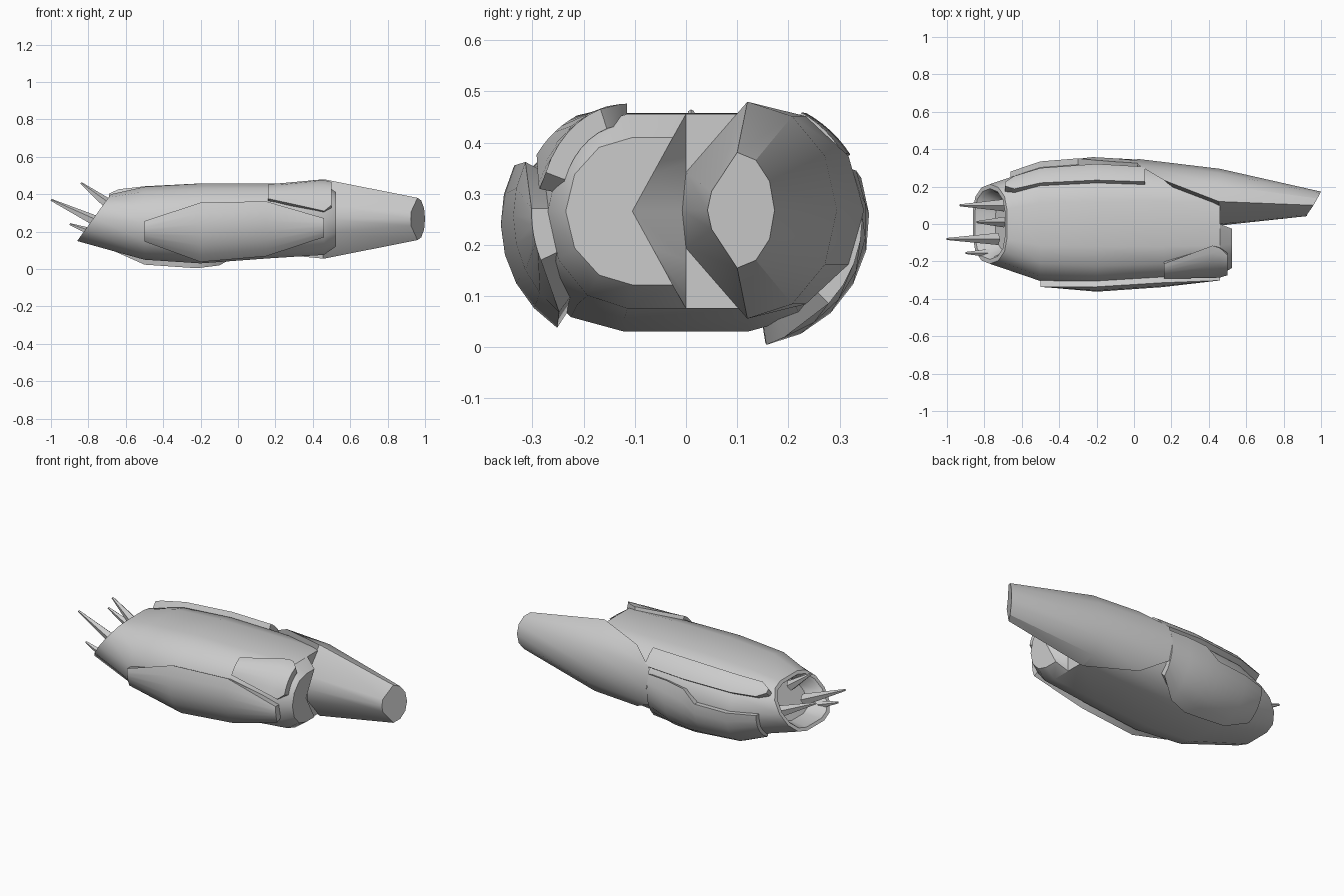
import bpy
from math import sin, cos, radians
from mathutils import Vector

if "Cube" in bpy.data.objects:
    bpy.data.objects.remove(bpy.data.objects["Cube"])

# hull stations: x, tilt in x, half flat width, arc radius in y, centre z, arc radius in z
HULL = [(-.77, .09, .08, .133, .275, .125),
        (-.50, 0, .115, .19, .245, .195),
        (-.20, 0, .12, .21, .244, .2135),
        (.16, 0, .12, .185, .257, .2),
        (.46, 0, .115, .155, .266, .19)]


def make(name, verts, faces):
    me = bpy.data.meshes.new(name)
    me.from_pydata([tuple(v) for v in verts], [], faces)
    ob = bpy.data.objects.new(name, me)
    bpy.context.collection.objects.link(ob)
    bpy.context.view_layer.objects.active = ob
    bpy.ops.object.select_all(action='DESELECT')
    ob.select_set(True)
    bpy.ops.object.mode_set(mode='EDIT')
    bpy.ops.mesh.select_all(action='SELECT')
    bpy.ops.mesh.remove_doubles(threshold=.0005)
    bpy.ops.mesh.normals_make_consistent(inside=False)
    bpy.ops.object.mode_set(mode='OBJECT')
    bpy.ops.object.shade_smooth_by_angle(angle=radians(33))
    return ob


def loft(name, rings):
    n = len(rings[0])
    verts = [p for r in rings for p in r]
    faces = [(a * n + i, a * n + (i + 1) % n, (a + 1) * n + (i + 1) % n, (a + 1) * n + i)
             for a in range(len(rings) - 1) for i in range(n)]
    last = (len(rings) - 1) * n
    faces += [tuple(range(n)), tuple(range(last, last + n))]
    return make(name, verts, faces)


def stadium(x, tilt, flat, ry, cz, rz, limit=None):
    pts = []
    for side in (1, -1):
        for k in range(7):
            a = radians(-90 + 30 * k) * side
            y, s = side * (flat + ry * cos(a)), sin(a)
            if limit is not None:
                y = min(y, limit(abs(s * rz)))
            pts.append(Vector((x + tilt * s, y, cz + rz * s)))
    return pts


# main hull: recessed mouth, body, bevelled nose notched beside the pod
x0, tl, fl, ry, cz, rz = HULL[0]
rings = [stadium(-.68, .06, .055, .09, .255, .085),
         stadium(-.755, .075, .065, .11, .27, .105),
         stadium(x0, tl * .88, fl * .9, ry * .88, cz, rz * .88)]
rings += [stadium(*s) for s in HULL]
rings += [stadium(*HULL[-1], limit=lambda d: .0),
          stadium(.525, 0, .105, .13, .266, .144, limit=lambda d: -.105 + .55 * d)]
loft("main_hull", rings)


def on_hull(x, t, off, side):
    """Point on the hull side; t counts 30 degree steps up from the middle."""
    xs = [s[0] for s in HULL]
    i = max(k for k in range(len(xs) - 1) if xs[k] <= max(x, xs[0]))
    f = (x - xs[i]) / (xs[i + 1] - xs[i])
    _, tilt, flat, ry, cz, rz = [a + (b - a) * f for a, b in zip(HULL[i], HULL[i + 1])]
    a = radians(30 * t)
    return Vector((x, side * (flat + (ry + off) * cos(a)), cz + (rz + off) * sin(a)))


def panel(name, cols, off, side):
    rings = []
    for x, lo, hi in cols:
        ts = [lo + (hi - lo) * k / 6 for k in range(7)]
        rings.append([on_hull(x, t, off, side) for t in ts] +
                     [on_hull(x, t, -.02, side) for t in reversed(ts)])
    loft(name, rings)


# raised armour panels
panel("front_side_panel", [(-.5, -.85, .1), (-.2, -1.9, .9), (.15, -1.8, .9), (.46, -.85, .05)], .032, -1)
panel("front_nose_panel", [(.16, 1.1, 2.1), (.42, .5, 3.0), (.46, .4, 2.85), (.5, .7, 2.4)], .02, -1)
panel("back_upper_panel", [(-.69, 1.4, 1.7), (-.64, 1.1, 2.05), (-.5, 1.1, 2.05),
                           (-.2, 1.1, 2.05), (.06, 1.1, 2.05)], .03, 1)
panel("back_lower_panel", [(-.66, -2.2, 0), (-.5, -2.65, .1), (-.3, -2.7, .15), (-.22, -2.7, .7),
                           (-.1, -2.4, .8), (.02, -1.5, .8)], .03, 1)

# side pod: a D-shaped shell with a swept rear edge and slanted tip
CZ = .268


def pod_ring(xs, yc, ry, rz, inner):
    pts = []
    for k in range(-3, 4):
        a = radians(30 * k)
        pts.append(Vector((xs[abs(k)], yc + ry * cos(a), CZ + rz * sin(a))))
    for s in (1, 0, -1):
        pts.append(Vector((xs[4], inner[0] - (.008 if s == 0 else 0), CZ + s * inner[1])))
    return pts


loft("side_pod", [
    pod_ring((.02, .02, .16, .455, .455), .12, .228, .212, (.0, .074)),
    pod_ring((.46, .46, .46, .46, .46), .12, .175, .212, (.0, .074)),
    pod_ring((1.0, .995, .98, .96, .925), .10, .073, .113, (.05, .037))])

# spikes in the mouth
SPIKES = [((-.73, -.08, .24), (-1.0, -.08, .37), .034),
          ((-.70, .01, .35), (-.84, .01, .46), .03),
          ((-.70, .10, .23), (-.93, .10, .34), .034),
          ((-.74, -.155, .18), (-.90, -.155, .24), .028)]
for i, (base, tip, r) in enumerate(SPIKES):
    b, t = Vector(base), Vector(tip)
    d = t - b
    bpy.ops.mesh.primitive_cone_add(vertices=5, radius1=r, radius2=.006, depth=d.length,
                                    location=(b + t) / 2, rotation=d.to_track_quat('Z', 'Y').to_euler())
    bpy.context.object.name = f"mouth_spike_{i + 1}"
